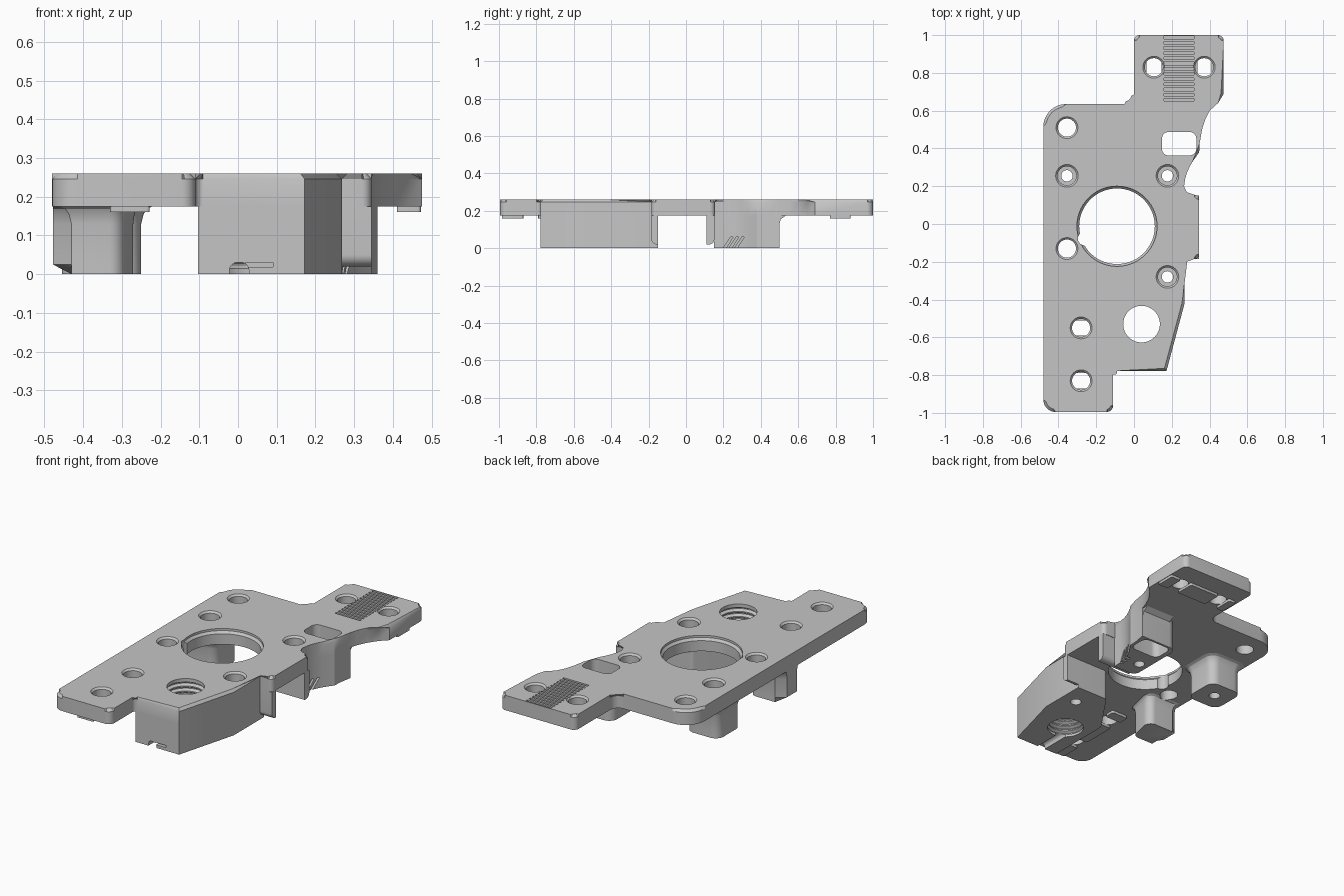
import bpy, bmesh, math
from mathutils import Vector, Matrix

cube = bpy.data.objects.get("Cube")
if cube:
    bpy.data.objects.remove(cube)

TOP, UNDER = 0.26, 0.175
grey = bpy.data.materials.new("machined_grey")
grey.use_nodes = True
COLOUR = (0.56, 0.56, 0.56, 1)
grey.diffuse_color = COLOUR
grey.node_tree.nodes["Principled BSDF"].inputs["Base Color"].default_value = COLOUR
YZ_TO_X = Matrix(((0, 0, 1, 0), (1, 0, 0, 0), (0, 1, 0, 0), (0, 0, 0, 1)))
XZ_TO_Y = Matrix(((1, 0, 0, 0), (0, 0, -1, 0), (0, 1, 0, 0), (0, 0, 0, 1)))


def rounded(corners, steps=8):
    """Outline from (x, y, radius) corners, with arcs at rounded ones."""
    out = []
    for i, (x, y, r) in enumerate(corners):
        p = Vector((x, y))
        if not r:
            out.append(p)
            continue
        a = (Vector(corners[i - 1][:2]) - p).normalized()
        b = (Vector(corners[(i + 1) % len(corners)][:2]) - p).normalized()
        half = a.angle(b) / 2
        centre = p + (a + b).normalized() * r / math.sin(half)
        s = p + a * r / math.tan(half) - centre
        e = p + b * r / math.tan(half) - centre
        sweep_angle = math.pi - 2 * half
        for k in range(steps + 1):
            t = k / steps
            mix = s * math.sin((1 - t) * sweep_angle) + e * math.sin(t * sweep_angle)
            out.append(centre + mix / math.sin(sweep_angle))
    return out


def rect(x0, x1, y0, y1, r=0):
    return rounded([(x0, y0, r), (x1, y0, r), (x1, y1, r), (x0, y1, r)])


def finish(name, bm, matrix=None):
    if matrix:
        bm.transform(matrix)
    bmesh.ops.recalc_face_normals(bm, faces=bm.faces)
    mesh = bpy.data.meshes.new(name)
    bm.to_mesh(mesh)
    bm.free()
    mesh.materials.append(grey)
    ob = bpy.data.objects.new(name, mesh)
    bpy.context.collection.objects.link(ob)
    return ob


def loft(name, rings, matrix=None, chamfer=0):
    """Closed solid through a stack of rings given as (outline, height)."""
    bm = bmesh.new()
    loops = [[bm.verts.new((p[0], p[1], z)) for p in pts] for pts, z in rings]
    n = len(loops[0])
    for lo, hi in zip(loops, loops[1:]):
        for i in range(n):
            j = (i + 1) % n
            bm.faces.new((lo[i], lo[j], hi[j], hi[i]))
    bm.faces.new(loops[0][::-1])
    cap = bm.faces.new(loops[-1])
    if chamfer:
        bmesh.ops.bevel(bm, geom=list(cap.edges), offset=chamfer, segments=1, affect='EDGES')
    return finish(name, bm, matrix)


def prism(name, pts, z0, z1, matrix=None, chamfer=0):
    return loft(name, [(pts, z0), (pts, z1)], matrix, chamfer)


def revolve(name, x, y, profile, n=48):
    turn = [math.tau * i / n for i in range(n)]
    return loft(name, [([(x + r * math.cos(t), y + r * math.sin(t)) for t in turn], z)
                       for r, z in profile])


def post(name, pts, foot):
    """Post that flares out at the plate, kept inside its edge, with a cut foot."""
    c = sum(pts, Vector((0, 0))) / len(pts)

    def ring(s, edge=-0.478):
        return [(max(edge, c.x + (p.x - c.x) * s), c.y + (p.y - c.y) * s) for p in pts]
    return loft(name, [(ring(1, foot), 0), (ring(1), 0.025), (ring(1), 0.13),
                       (ring(1.06), 0.155), (ring(1.14), 0.168), (ring(1.28), UNDER)])


# Plate
sweep = [(0.265, 0.2), (0.27, 0.235), (0.28, 0.27), (0.293, 0.3), (0.31, 0.33),
         (0.345, 0.38), (0.348, 0.43), (0.36, 0.5)]
neck = [(0.376, 0.55), (0.4, 0.6), (0.435, 0.65), (0.475, 0.69)]
outline = [(-0.48, -0.995, 0.065), (-0.11, -0.995, 0.035), (-0.11, -0.778, 0.02),
           (0.172, -0.778, 0), (0.268, -0.42, 0), (0.268, -0.185, 0),
           (0.345, -0.185, 0.025), (0.345, 0.155, 0.025), (0.265, 0.155, 0)]
outline += [(x, y, 0) for x, y in sweep + neck]
outline += [(0.475, 1, 0.03), (0, 1, 0.03), (0, 0.635, 0.05), (-0.48, 0.635, 0.12)]
plate = prism("mounting_plate", rounded(outline), UNDER, TOP, chamfer=0.014)

# Solid blocks and posts below the plate
block = prism("threaded_block", rounded(
    [(-0.103, -0.778, 0), (0.172, -0.778, 0), (0.268, -0.42, 0), (0.268, -0.15, 0),
     (0.07, -0.15, 0.03), (-0.103, -0.4, 0.05)]), 0, UNDER)
slot_block = prism("slotted_block", rounded(
    [(0.12, 0.15, 0.04), (0.265, 0.15, 0)] + [(x, y, 0) for x, y in sweep]
    + [(0.12, 0.5, 0.05)]), 0, UNDER)
fillet = prism("slotted_block_fillet", rounded(
    [(0.5, 0.13, 0), (0.506, 0.155, 0), (0.535, UNDER, 0), (0.5, UNDER, 0)]),
    0.17, 0.355, YZ_TO_X)
rear_post = post("rear_post", rect(-0.455, -0.25, 0.15, 0.36, 0.05), -0.455)
side_post = post("side_post", rounded(
    [(-0.43, -0.36, 0), (-0.3, -0.36, 0.04), (-0.26, -0.19, 0.04),
     (-0.43, -0.19, 0), (-0.48, -0.23, 0), (-0.48, -0.32, 0)]), -0.43)
front_flange = prism("front_flange", rounded(
    [(-0.185, 0.02, 0.03), (-0.15, 0.02, 0), (-0.15, UNDER, 0), (-0.185, UNDER, 0)]),
    0.26, 0.345, YZ_TO_X)
rear_flange = prism("rear_flange", rounded(
    [(0.11, 0.02, 0), (0.152, 0.02, 0.03), (0.152, UNDER, 0), (0.11, UNDER, 0)]),
    0.13, 0.345, YZ_TO_X)

# Thin contact pads between the plain holes
pads = [prism("front_pad", rect(-0.33, -0.228, y0, y1, 0.008), 0.16, UNDER)
        for y0, y1 in ((-0.985, -0.87), (-0.79, -0.59), (-0.51, -0.45))]
pads += [prism("neck_pad", rect(x0, x1, 0.77, 0.88, 0.008), 0.16, UNDER)
         for x0, x1 in ((0.02, 0.065), (0.145, 0.335), (0.41, 0.472))]
parts = [plate, block, slot_block, fillet, rear_post, side_post, front_flange, rear_flange]

# Cutters: main opening, threaded bore, screw holes, slot
LOW = -0.05
cutters = [revolve("main_opening", -0.09, -0.012,
                   [(0.2, LOW), (0.2, 0.235), (0.212, TOP - 0.012), (0.212, 0.3)], 96),
           revolve("opening_relief", -0.262, -0.078, [(0.035, LOW), (0.035, 0.3)])]
thread = [(0.097, LOW)]
for k in range(8):
    z = 0.015 + k * 0.029
    thread += [(0.097, z), (0.112, z + 0.009), (0.112, z + 0.013), (0.097, z + 0.022)]
cutters.append(revolve("thread_bore", 0.04, -0.53, thread + [(0.097, 0.3)]))
for x, y in ((-0.355, 0.51), (-0.355, -0.13), (-0.28, -0.55), (-0.28, -0.83),
             (0.105, 0.83), (0.372, 0.83)):
    cutters.append(revolve("plain_hole", x, y, [(0.048, LOW), (0.048, 0.25), (0.062, 0.264)], 32))
for x, y in ((-0.355, 0.255), (0.177, 0.255), (0.177, -0.28)):
    cutters.append(revolve("stepped_hole", x, y,
                           [(0.03, LOW), (0.03, 0.17), (0.05, 0.17), (0.05, 0.25), (0.064, 0.264)], 32))
cutters.append(prism("oblong_slot", rect(0.148, 0.33, 0.363, 0.487, 0.035), LOW, 0.3))

# Cutters: neck serrations, front vent, slanted slits
for k in range(13):
    y = 0.65 + k * 0.0275
    cutters.append(prism("serration", rect(0.158, 0.318, y, y + 0.014), TOP - 0.012, 0.3))
vent = rounded([(-0.022, LOW, 0), (0.028, LOW, 0), (0.028, 0.03, 0.02), (-0.022, 0.03, 0.02)])
cutters.append(prism("front_vent", vent, 0.53, 0.85, XZ_TO_Y))
cutters.append(prism("vent_step", rect(0.02, 0.09, 0.018, 0.03), 0.65, 0.85, XZ_TO_Y))
for k in range(3):
    y = 0.2 + k * 0.03
    slit = [(y - 0.007, -0.01), (y + 0.007, -0.01), (y + 0.052, 0.06), (y + 0.038, 0.06)]
    cutters.append(prism("slit", slit, 0.25, 0.33, YZ_TO_X))

# Cut every part, then drop the cutters
for part in parts:
    for c in cutters:
        c.hide_render = True
        mod = part.modifiers.new(c.name, 'BOOLEAN')
        mod.operation, mod.solver, mod.object = 'DIFFERENCE', 'EXACT', c
graph = bpy.context.evaluated_depsgraph_get()
results = [bpy.data.meshes.new_from_object(p.evaluated_get(graph)) for p in parts]
for part, mesh in zip(parts, results):
    part.modifiers.clear()
    part.data = mesh
for c in cutters:
    bpy.data.objects.remove(c)

bpy.ops.object.select_all(action='DESELECT')
for ob in parts + pads:
    ob.select_set(True)
bpy.context.view_layer.objects.active = plate
bpy.ops.object.shade_smooth_by_angle(angle=math.radians(30))
